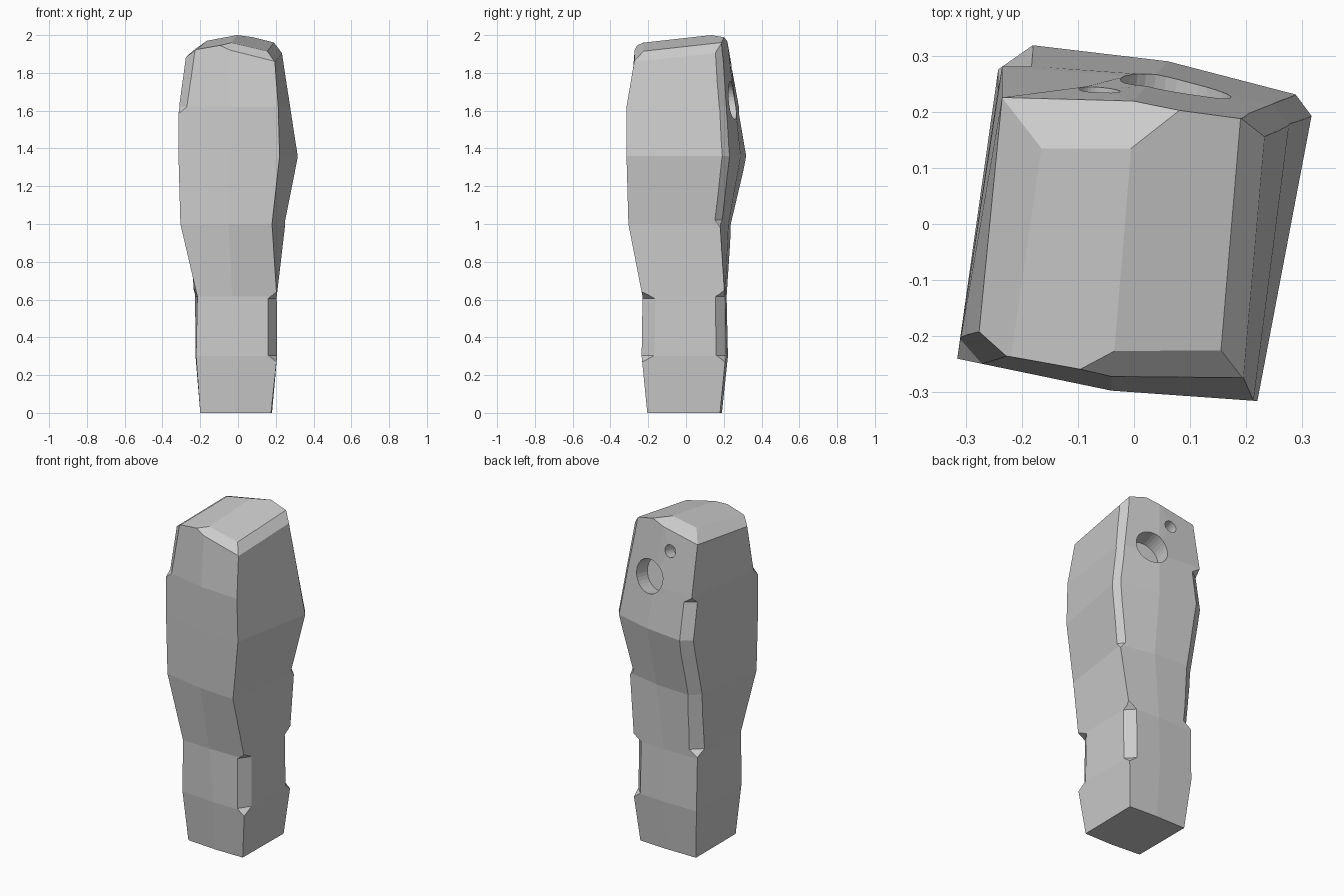
import bpy, bmesh
from mathutils import Vector

if "Cube" in bpy.data.objects:
    bpy.data.objects.remove(bpy.data.objects["Cube"])

# Cross-sections by height: front-left, front-mid, front-right, back-right, back-mid, back-left
SECTIONS = [
    (0.00, [(-.20, -.19), (-.01, -.205), (.175, -.205), (.18, .18), (0, .19), (-.20, .19)]),
    (0.30, [(-.222, -.215), (0, -.235), (.207, -.235), (.207, .21), (0, .222), (-.225, .222)]),
    (0.615, [(-.215, -.22), (-.03, -.23), (.205, -.23), (.205, .205), (0, .215), (-.227, .215)]),
    (1.00, [(-.305, -.24), (-.05, -.29), (.18, -.305), (.25, .18), (.04, .225), (-.235, .24)]),
    (1.36, [(-.315, -.24), (-.04, -.295), (.22, -.315), (.322, .222), (.06, .29), (-.235, .325)]),
    (1.62, [(-.315, -.24), (-.04, -.297), (.213, -.315), (.28, .206), (.034, .26), (-.235, .28)]),
    (2.06, [(-.255, -.22), (-.04, -.26), (.18, -.24), (.212, .175), (-.01, .208), (-.235, .20)]),
]
# Facets of the crown, three points each
CROWN = [
    ((-.165, .135, 1.97), (-.005, .135, 2.0), (-.035, -.225, 1.96)),
    ((-.005, .135, 2.0), (-.035, -.225, 1.96), (.155, -.225, 1.915)),
    ((-.165, .135, 1.97), (-.225, -.24, 1.92), (-.235, .225, 1.92)),
    ((.155, -.225, 1.915), (.19, .185, 1.96), (.195, -.27, 1.86)),
    ((-.03, -.225, 1.96), (.155, -.225, 1.915), (.195, -.275, 1.86)),
    ((-.165, .135, 1.97), (-.005, .135, 2.0), (-.235, .225, 1.92)),
]


def loft(bm, rings):
    """Closed skin through rings of equal length."""
    vs = [[bm.verts.new(p) for p in r] for r in rings]
    n = len(vs[0])
    for a, b in zip(vs, vs[1:]):
        for j in range(n):
            k = (j + 1) % n
            bm.faces.new((a[j], a[k], b[k], b[j]))
    bm.faces.new(vs[0][::-1])
    bm.faces.new(vs[-1])
    bmesh.ops.recalc_face_normals(bm, faces=bm.faces)


def to_object(bm, name):
    me = bpy.data.meshes.new(name)
    bm.to_mesh(me)
    bm.free()
    ob = bpy.data.objects.new(name, me)
    bpy.context.collection.objects.link(ob)
    return ob


def section_at(z):
    for (z0, a), (z1, b) in zip(SECTIONS, SECTIONS[1:]):
        if z <= z1:
            t = (z - z0) / (z1 - z0)
            return [Vector((*p, z)).lerp(Vector((*q, z)), t) for p, q in zip(a, b)]


def chip(name, corner, z0, z1, w_prev, w_next, open_top=False):
    """Wedge that shaves a strip off one long corner, with slanted ends."""
    zs = [z0] + [z for z, _ in SECTIONS if z0 + .01 < z < z1 - .01] + [z1]
    stops = [(z0 - .035, .02)] + [(z, 1) for z in zs]
    if not open_top:
        stops.append((z1 + .035, .02))
    rings = []
    for z, s in stops:
        sec = section_at(z)
        p = sec[corner]
        u = (sec[corner - 1] - p).normalized()
        v = (sec[(corner + 1) % 6] - p).normalized()
        o = -(u + v) * .06
        # points lie on the chamfer line, pushed outside at both ends
        a, b = p + u * w_prev * s, p + v * w_next * s
        d = (a - b).normalized() * .04
        rings.append([a + d, b - d, p + o])
    bm = bmesh.new()
    loft(bm, rings)
    return to_object(bm, name)


def hole(name, loc, radius, depth):
    bpy.ops.mesh.primitive_cylinder_add(vertices=32, radius=radius, depth=2 * depth, location=loc)
    ob = bpy.context.object
    ob.name = name
    ob.rotation_euler = Vector((.12, 1, .17)).to_track_quat('Z', 'Y').to_euler()
    return ob


# Column body with faceted crown
bm = bmesh.new()
loft(bm, [[(x, y, z) for x, y in pts] for z, pts in SECTIONS])
for a, b, c in CROWN:
    a, b, c = Vector(a), Vector(b), Vector(c)
    n = (b - a).cross(c - a).normalized()
    if n.z < 0:
        n = -n
    bmesh.ops.bisect_plane(bm, geom=bm.verts[:] + bm.edges[:] + bm.faces[:], dist=1e-5,
                           plane_co=a, plane_no=n, clear_outer=True)
    bmesh.ops.holes_fill(bm, edges=[e for e in bm.edges if e.is_boundary], sides=0)
bmesh.ops.recalc_face_normals(bm, faces=bm.faces)
body = to_object(bm, "stone_column")

# Chipped corners and the two drilled holes
cutters = [
    chip("chip_front_right_low", 2, .305, .605, .047, .068),
    chip("chip_back_right_low", 3, .305, .615, .05, .05),
    chip("chip_back_right_high", 3, 1.02, 2.05, .03, .035, True),
    chip("chip_back_left", 5, .66, 1.58, .055, .05),
    chip("chip_front_left_high", 0, 1.62, 2.05, .035, .045, True),
    hole("large_hole", (.075, .246, 1.655), .1, .1),
    hole("small_hole", (-.062, .237, 1.84), .037, .07),
]
bpy.context.view_layer.objects.active = body
for cut in cutters:
    cut.hide_render = True
    mod = body.modifiers.new(cut.name, 'BOOLEAN')
    mod.operation, mod.solver, mod.object = 'DIFFERENCE', 'EXACT', cut
    bpy.ops.object.modifier_apply(modifier=mod.name)
    bpy.data.objects.remove(cut)
